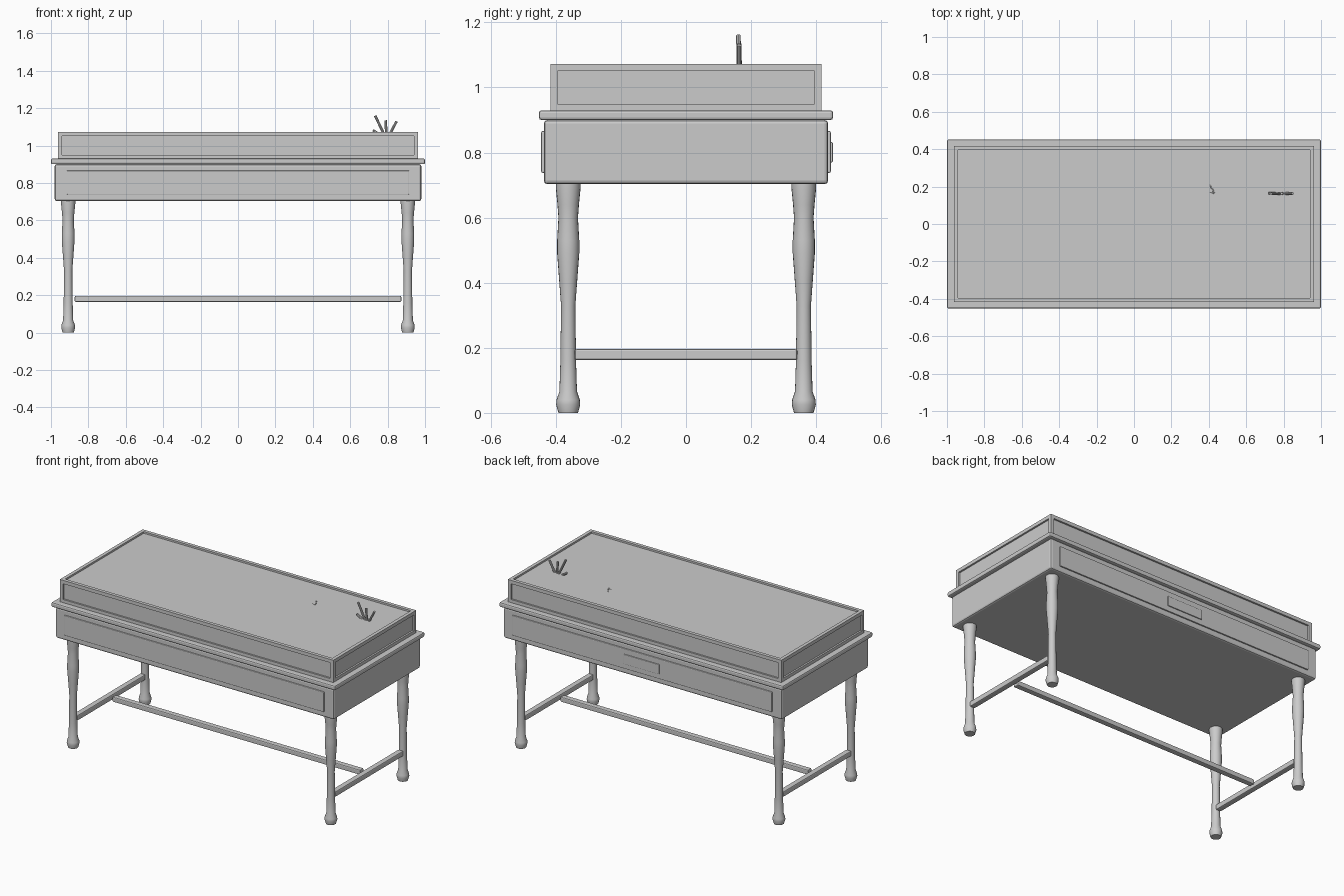
import bpy, bmesh, math
from mathutils import Vector

if "Cube" in bpy.data.objects:
    bpy.data.objects.remove(bpy.data.objects["Cube"])


def box(name, lo, hi, bevel=0.0):
    """Axis-aligned box from min corner to max corner, optional bevel."""
    lo, hi = Vector(lo), Vector(hi)
    me = bpy.data.meshes.new(name)
    bm = bmesh.new()
    bmesh.ops.create_cube(bm, size=1)
    size, mid = hi - lo, (hi + lo) / 2
    for v in bm.verts:
        v.co = Vector(v.co[i] * size[i] + mid[i] for i in range(3))
    if bevel:
        bmesh.ops.bevel(bm, geom=bm.edges[:], offset=bevel, segments=2,
                        profile=0.5, affect='EDGES')
    bm.to_mesh(me)
    bm.free()
    ob = bpy.data.objects.new(name, me)
    bpy.context.collection.objects.link(ob)
    return ob


def sym(name, x, y, z0, z1, bevel=0.0):
    return box(name, (-x, -y, z0), (x, y, z1), bevel)


def stick(name, a, b, r):
    """Thin round rod between two points."""
    a, b = Vector(a), Vector(b)
    d = b - a
    bpy.ops.mesh.primitive_cylinder_add(vertices=8, radius=r, depth=d.length,
                                        location=(a + b) / 2)
    ob = bpy.context.object
    ob.name = name
    ob.rotation_euler = d.to_track_quat('Z', 'Y').to_euler()


# turned leg
def leg(name, cx, cy):
    profile = [(0.030, 0), (0.037, 0.025), (0.036, 0.04), (0.027, 0.066),
               (0.024, 0.16), (0.022, 0.33), (0.028, 0.41), (0.034, 0.49),
               (0.034, 0.53), (0.030, 0.60), (0.033, 0.64), (0.038, 0.69),
               (0.038, 0.71)]
    n = 20
    verts = [(cx + r * math.cos(2 * math.pi * i / n),
              cy + r * math.sin(2 * math.pi * i / n), z)
             for r, z in profile for i in range(n)]
    faces = [(k * n + i, k * n + (i + 1) % n, (k + 1) * n + (i + 1) % n, (k + 1) * n + i)
             for k in range(len(profile) - 1) for i in range(n)]
    faces.append(tuple(reversed(range(n))))
    me = bpy.data.meshes.new(name)
    me.from_pydata(verts, [], faces)
    ob = bpy.data.objects.new(name, me)
    bpy.context.collection.objects.link(ob)
    bpy.ops.object.select_all(action='DESELECT')
    ob.select_set(True)
    bpy.context.view_layer.objects.active = ob
    bpy.ops.object.shade_smooth_by_angle(angle=math.radians(40))


for sx, lr in ((-1, "left"), (1, "right")):
    for sy, fb in ((-1, "front"), (1, "back")):
        leg(f"{fb}_{lr}_leg", sx * 0.908, sy * 0.362)
    # side stretcher between front and back legs
    box(f"{lr}_stretcher", (sx * 0.908 - 0.018, -0.342, 0.162),
        (sx * 0.908 + 0.018, 0.342, 0.196), 0.006)

# long centre stretcher
sym("long_stretcher", 0.873, 0.018, 0.164, 0.196, 0.006)

# cabinet body and ledge
sym("body", 0.98, 0.437, 0.703, 0.90, 0.011)
sym("ledge", 1.0, 0.452, 0.90, 0.93, 0.008)

# raised front and back panels, back plaque
box("front_panel", (-0.915, -0.445, 0.738), (0.915, -0.40, 0.866), 0.004)
box("back_panel", (-0.915, 0.40, 0.738), (0.915, 0.445, 0.866), 0.004)
box("plaque", (-0.125, 0.43, 0.77), (0.125, 0.451, 0.832), 0.003)

# display case frame: bars along x, y and z
X, Y, Z0, Z1, T = 0.963, 0.417, 0.928, 1.072, 0.022
for z in (Z0, Z1 - T):
    for s in (-1, 1):
        y0, y1 = sorted((s * Y, s * (Y - T)))
        box("case_rail_long", (-X, y0, z), (X, y1, z + T))
        x0, x1 = sorted((s * X, s * (X - T)))
        box("case_rail_short", (x0, -Y + T, z), (x1, Y - T, z + T))
for sx in (-1, 1):
    for sy in (-1, 1):
        x0, x1 = sorted((sx * X, sx * (X - T)))
        y0, y1 = sorted((sy * Y, sy * (Y - T)))
        box("case_post", (x0, y0, Z0 + T), (x1, y1, Z1 - T))

# glass, set back inside the frame
sym("glass", X - 0.011, Y - 0.011, Z0 + 0.002, Z1 - 0.011)

# twigs standing up through the glass
base = (0.795, 0.163, 1.03)
for tip in ((0.733, 0.161, 1.16), (0.789, 0.163, 1.135), (0.848, 0.163, 1.13),
            (0.722, 0.165, 1.082)):
    stick("twig", base, tip, 0.007)
# small tips that just break the glass surface
stick("twig_tip", (0.405, 0.21, 1.059), (0.43, 0.165, 1.061), 0.004)
stick("twig_tip", (0.405, 0.17, 1.058), (0.43, 0.163, 1.061), 0.004)
